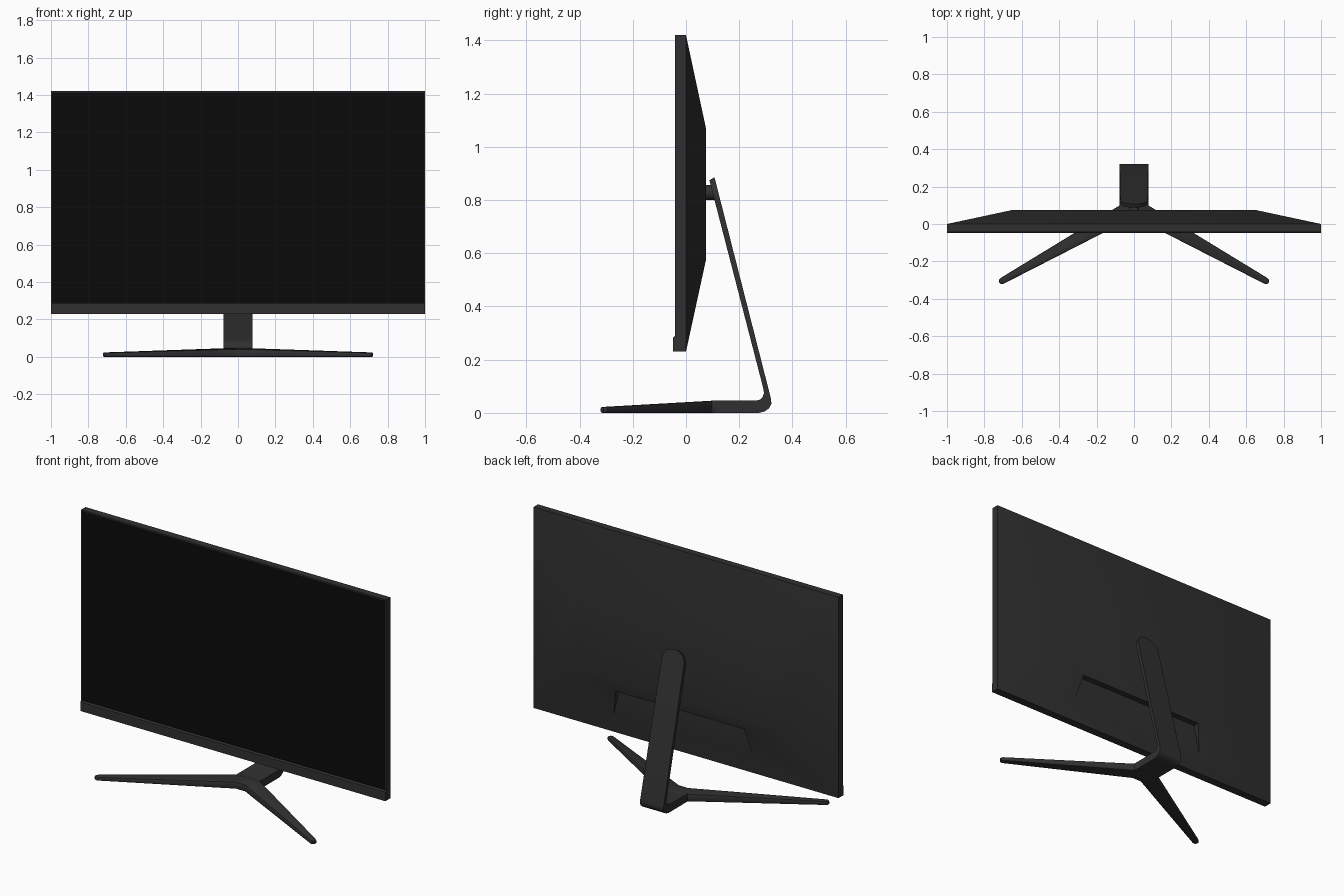
import bpy, bmesh, math

if "Cube" in bpy.data.objects:
    bpy.data.objects.remove(bpy.data.objects["Cube"])


def material(name, v):
    m = bpy.data.materials.new(name)
    m.diffuse_color = (v, v, v, 1)
    m.use_nodes = True
    m.node_tree.nodes["Principled BSDF"].inputs["Base Color"].default_value = m.diffuse_color
    return m


BODY = material("dark_plastic", 0.03)
BLACK = material("black_screen", 0.003)


def make(name, verts, faces, mat=BODY):
    me = bpy.data.meshes.new(name)
    me.from_pydata(verts, [], faces)
    bm = bmesh.new()
    bm.from_mesh(me)
    bmesh.ops.recalc_face_normals(bm, faces=bm.faces)
    bm.to_mesh(me)
    bm.free()
    ob = bpy.data.objects.new(name, me)
    bpy.context.collection.objects.link(ob)
    me.materials.append(mat)
    return ob


def loft(name, rings, mat=BODY):
    """Join equal-length closed rings and cap both ends."""
    n = len(rings[0])
    verts = [p for r in rings for p in r]
    faces = [(a * n + i, a * n + (i + 1) % n, (a + 1) * n + (i + 1) % n, (a + 1) * n + i)
             for a in range(len(rings) - 1) for i in range(n)]
    faces += [tuple(range(n)), tuple(range((len(rings) - 1) * n, len(rings) * n))]
    return make(name, verts, faces, mat)


def rect(y, w, z0, z1, w_top=None):
    t = w if w_top is None else w_top
    return [(-w, y, z0), (w, y, z0), (t, y, z1), (-t, y, z1)]


def bevel(ob, width, segments=2, limit=60):
    m = ob.modifiers.new("bevel", "BEVEL")
    m.width, m.segments = width, segments
    m.limit_method = "ANGLE"
    m.angle_limit = math.radians(limit)


def bake(ob):
    dg = bpy.context.evaluated_depsgraph_get()
    me = bpy.data.meshes.new_from_object(ob.evaluated_get(dg))
    ob.modifiers.clear()
    ob.data = me


def smooth(ob, angle=35):
    bpy.ops.object.select_all(action="DESELECT")
    ob.select_set(True)
    bpy.context.view_layer.objects.active = ob
    bpy.ops.object.shade_smooth_by_angle(angle=math.radians(angle))


# Panel housing with tapered back
housing = loft("panel_housing", [
    rect(-0.036, 0.994, 0.28, 1.414), rect(-0.042, 0.994, 0.28, 1.414),
    rect(-0.042, 1, 0.23, 1.42), rect(0, 1, 0.23, 1.42),
    rect(0.075, 0.65, 0.575, 1.07)])

# Connector recess in the lower back
cutter = loft("recess_cutter", [rect(0.025, 0.465, 0.30, 0.507, 0.42),
                                rect(0.2, 0.465, 0.30, 0.507, 0.42)])
cut = housing.modifiers.new("recess", "BOOLEAN")
cut.operation, cut.object, cut.solver = "DIFFERENCE", cutter, "EXACT"
bake(housing)
bpy.data.objects.remove(cutter)
smooth(housing, 25)

# Screen and chin
loft("screen", [rect(-0.040, 0.995, 0.275, 1.415), rect(-0.034, 0.995, 0.275, 1.415)], BLACK)
chin = loft("chin_bezel", [rect(-0.048, 1, 0.23, 0.284), rect(-0.040, 1, 0.23, 0.291)])

# Mount joining panel and neck
bpy.ops.mesh.primitive_cylinder_add(vertices=32, radius=0.028, depth=0.045,
                                    location=(0, 0.089, 0.828), rotation=(math.pi / 2, 0, 0))
mount = bpy.context.object
mount.name = "neck_mount"
mount.data.materials.append(BODY)
smooth(mount)

# Neck: bent strip given by outer and inner side profile, rounded at the top
stations = [((0.095, 0.0), (0.095, 0.046), 0.077), ((0.275, 0.0), (0.262, 0.046), 0.077),
            ((0.297, 0.006), (0.278, 0.050), 0.077), ((0.313, 0.018), (0.288, 0.060), 0.077),
            ((0.321, 0.035), (0.293, 0.074), 0.077), ((0.319, 0.055), (0.291, 0.090), 0.077)]
o0, i0, o1, i1 = (0.319, 0.055), (0.291, 0.090), (0.107, 0.886), (0.088, 0.874)
for k in range(11):
    a = math.radians(88) * k / 10
    t = 1 - 0.085 * (1 - math.sin(a))
    mix = lambda p, q: (p[0] + (q[0] - p[0]) * t, p[1] + (q[1] - p[1]) * t)
    stations.append((mix(o0, o1), mix(i0, i1), 0.073 * math.cos(a)))
neck = loft("stand_neck", [[(-w, *o), (w, *o), (w, *i), (-w, *i)] for o, i, w in stations])
smooth(neck)

# Base: forked legs, top surface sloping down to the toes
half = [(0.077, 0.12), (0.079, 0.098), (0.712, -0.288), (0.722, -0.297), (0.722, -0.311),
        (0.712, -0.321), (0.698, -0.320), (0.16, -0.045), (0.03, 0.022)]
outline = half + [(-x, y) for x, y in reversed(half)]
base = loft("stand_legs", [[(x, y, 0) for x, y in outline],
                           [(x, y, 0.022 + (y + 0.32) * 0.057) for x, y in outline]])
bevel(base, 0.006)
bake(base)
smooth(base)
